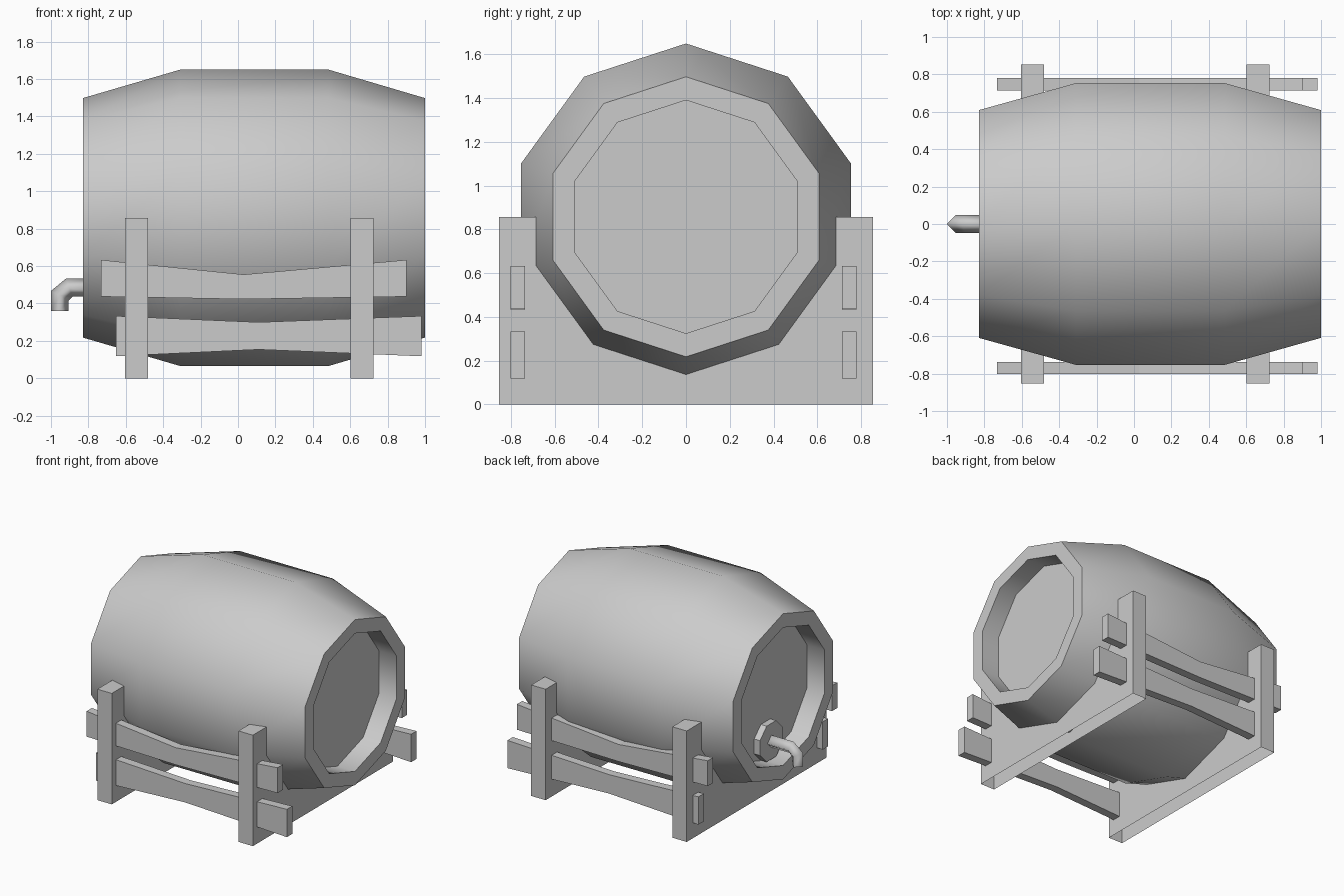
import bpy
import bmesh
from math import sin, cos, pi, radians

cube = bpy.data.objects.get("Cube")
if cube:
    bpy.data.objects.remove(cube, do_unlink=True)

GREY = (0.6, 0.6, 0.6, 1.0)
grey = bpy.data.materials.new("plain grey")
grey.use_nodes = True
grey.diffuse_color = GREY
grey.node_tree.nodes["Principled BSDF"].inputs["Base Color"].default_value = GREY


def finish(name, bm, smooth_angle=None):
    """Turn a bmesh into an object; smooth it below the given angle."""
    bmesh.ops.recalc_face_normals(bm, faces=bm.faces)
    if smooth_angle is not None:
        for f in bm.faces:
            f.smooth = True
        for e in bm.edges:
            e.smooth = e.calc_face_angle(0) < radians(smooth_angle)
    mesh = bpy.data.meshes.new(name)
    bm.to_mesh(mesh)
    bm.free()
    mesh.materials.append(grey)
    obj = bpy.data.objects.new(name, mesh)
    bpy.context.collection.objects.link(obj)
    return obj


def loft(name, rings, smooth_angle=None, open_base=False):
    """Skin a row of equal rings and cap both ends."""
    bm = bmesh.new()
    loops = [[bm.verts.new(p) for p in ring] for ring in rings]
    n = len(loops[0])
    for a, b in zip(loops, loops[1:]):
        for i in range(n):
            j = (i + 1) % n
            # An open base leaves out the faces lying on the ground
            if not (open_base and a[i].co.z == a[j].co.z == 0):
                bm.faces.new((a[i], a[j], b[j], b[i]))
    bm.faces.new(loops[0])
    bm.faces.new(loops[-1])
    return finish(name, bm, smooth_angle)


def circle(x, r, z, sides, turn=0.0):
    """Regular ring facing along x."""
    steps = [turn + 2 * pi * i / sides for i in range(sides)]
    return [(x, r * sin(a), z + r * cos(a)) for a in steps]


# Barrel: bulging body with a deeply recessed head at each end
AXIS = 0.858
profile = [(-0.68, 0.533), (-0.83, 0.533), (-0.83, 0.64), (-0.31, 0.792),
           (0.485, 0.792), (1.0, 0.64), (1.0, 0.533), (0.85, 0.533)]
loft("barrel", [circle(x, r, AXIS, 10) for x, r in profile], 40)

# Tap: flange on the head and a bent four-sided spout
TAP_Z = 0.485
loft("tap_flange", [circle(x, 0.15, TAP_Z, 8, pi / 8) for x in (-0.68, -0.73)])
bends = [((-0.70, 0.533), (-0.70, 0.437)), ((-0.92, 0.533), (-0.885, 0.437)),
         ((-1.0, 0.467), (-0.905, 0.417)), ((-1.0, 0.361), (-0.905, 0.361))]
spout = []
for (ox, oz), (ix, iz) in bends:
    mx, mz = (ox + ix) / 2, (oz + iz) / 2
    spout.append([(ox, 0, oz), (mx, 0.048, mz), (ix, 0, iz), (mx, -0.048, mz)])
tap = loft("tap_spout", spout, 91)
# Keep the mouth of the spout crisp
tap.data.polygons[-1].use_smooth = False

# Cradles: U-shaped boards with upright posts, notched for the barrel
half = [(0.854, 0), (0.854, 0.857), (0.66, 0.857), (0.66, 0.65), (0.41, 0.31)]
outline = half + [(0, 0.18)] + [(-y, z) for y, z in reversed(half)]
for name, x in (("right_cradle", -0.604), ("left_cradle", 0.602)):
    loft(name, [[(px, y, z) for y, z in outline] for px in (x, x + 0.123)],
         open_base=True)

# Rails: long bars with a bowed waist, a pair on each side
upper = [(-0.732, 0.633), (0.03, 0.555), (0.9, 0.633),
         (0.9, 0.437), (0.03, 0.423), (-0.732, 0.437)]
lower = [(-0.652, 0.333), (0.11, 0.30), (0.98, 0.333),
         (0.98, 0.118), (0.11, 0.154), (-0.652, 0.118)]
for side, y in (("front", -0.803), ("back", 0.714)):
    for level, shape in (("upper", upper), ("lower", lower)):
        loft(f"{side}_{level}_rail",
             [[(px, py, pz) for px, pz in shape] for py in (y, y + 0.066)])
